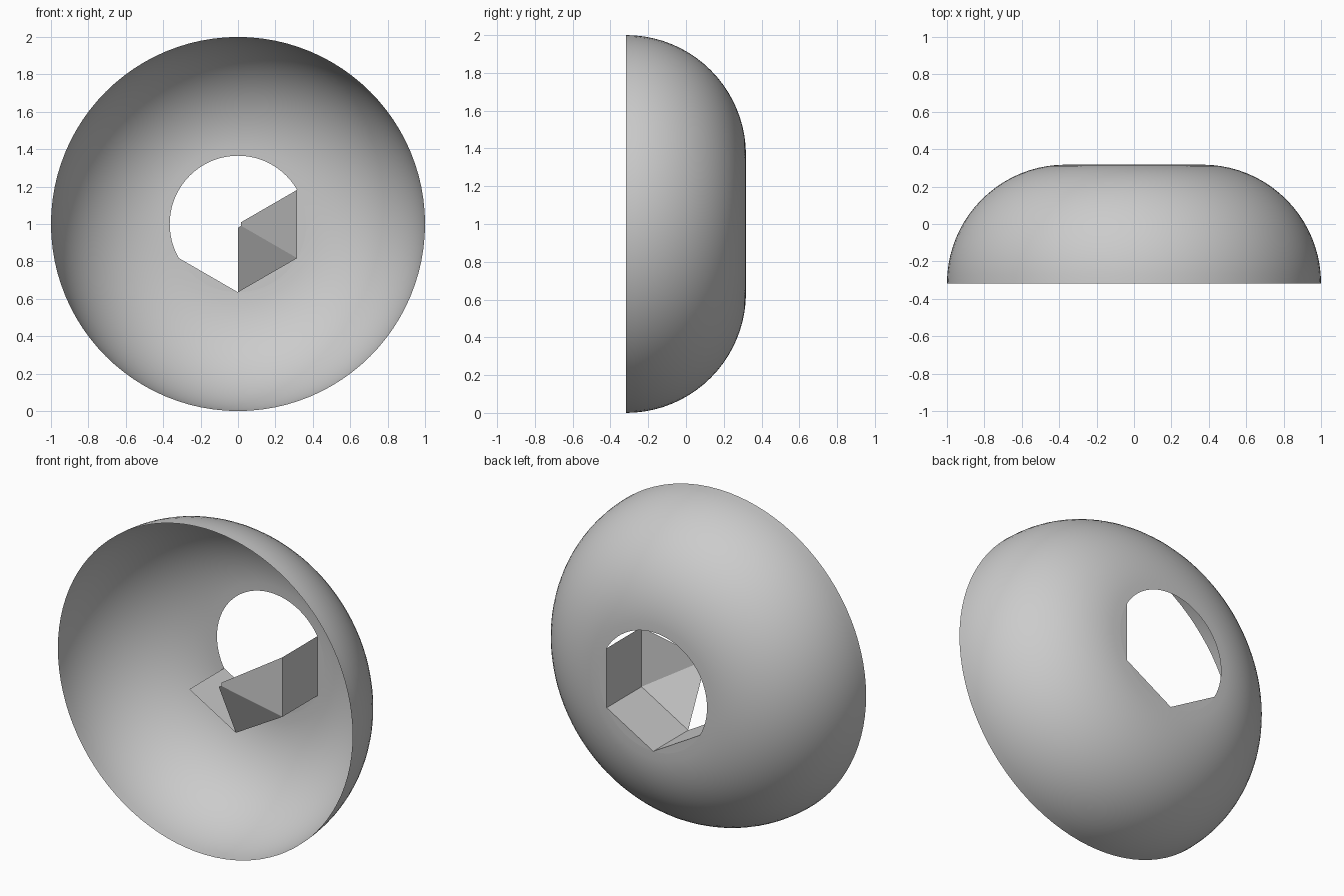
import bpy, bmesh, math

if "Cube" in bpy.data.objects:
    bpy.data.objects.remove(bpy.data.objects["Cube"])

R, HOLE = 1.0, 0.365          # dome rim radius, flat/socket radius
BEND = R - HOLE               # radius of the rounded shoulder
BACK = BEND / 2               # y of the flat end
MOUTH = BACK - 0.338          # y where the socket walls end
TIP_Y, TIP_R = MOUTH - 0.166, 0.02
SEG, RINGS = 96, 20

steel = bpy.data.materials.new("grey steel")
steel.diffuse_color = (0.6, 0.6, 0.6, 1)
steel.use_nodes = True
steel.node_tree.nodes["Principled BSDF"].inputs["Base Color"].default_value = steel.diffuse_color


def polar(r, deg, y):
    a = math.radians(deg)
    return (r * math.cos(a), y, 1 + r * math.sin(a))


def make(name, polys, smooth=False):
    bm = bmesh.new()
    for poly in polys:
        bm.faces.new([bm.verts.new(p) for p in poly])
    bmesh.ops.remove_doubles(bm, verts=bm.verts, dist=1e-5)
    bmesh.ops.recalc_face_normals(bm, faces=bm.faces)
    mesh = bpy.data.meshes.new(name)
    bm.to_mesh(mesh)
    bm.free()
    mesh.materials.append(steel)
    for p in mesh.polygons:
        p.use_smooth = smooth
    ob = bpy.data.objects.new(name, mesh)
    bpy.context.collection.objects.link(ob)
    return ob


# Rounded shell: quarter-circle profile swept about the y axis
profile = []
for i in range(RINGS + 1):
    t = math.pi / 2 * i / RINGS
    profile.append((HOLE + BEND * math.cos(t), -BACK + BEND * math.sin(t)))
shell = []
for s in range(SEG):
    a, b = 360 * s / SEG, 360 * (s + 1) / SEG
    for (r0, y0), (r1, y1) in zip(profile, profile[1:]):
        shell.append([polar(r0, a, y0), polar(r0, b, y0),
                      polar(r1, b, y1), polar(r1, a, y1)])
dome = make("domed_head", shell, True)
# outward normals on the open shell
if dome.data.polygons[0].normal.x < 0:
    dome.data.flip_normals()

# Flat end pieces between the round edge and three hexagon sides
sides = (-150, -90, -30)
n = SEG // 6
make("flat_end", [[polar(HOLE, a + 60 * k / n, BACK) for k in range(n + 1)]
                  for a in sides])

# Three walls of the hexagonal socket
make("socket_walls", [[polar(HOLE, a, BACK), polar(HOLE, a + 60, BACK),
                       polar(HOLE, a + 60, MOUTH), polar(HOLE, a, MOUTH)]
                      for a in sides])

# Two sloping facets of the pointed socket bottom
make("socket_bottom", [[polar(HOLE, a, MOUTH), polar(HOLE, a + 60, MOUTH),
                        polar(TIP_R, a + 60, TIP_Y), polar(TIP_R, a, TIP_Y)]
                       for a in sides[1:]])
